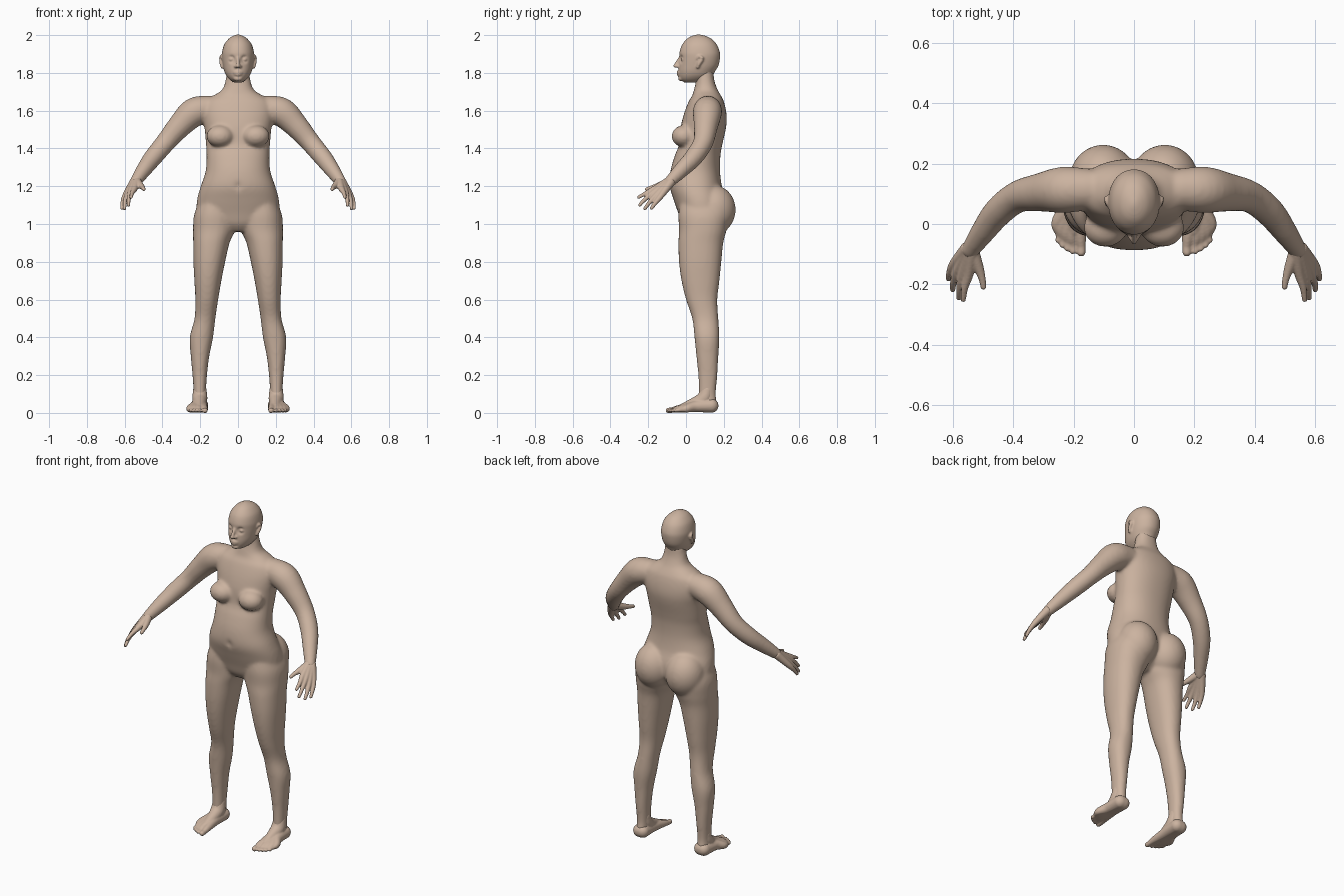
import bpy, bmesh, math
from mathutils import Vector, Matrix

skin = bpy.data.materials.new("skin")
skin.diffuse_color = (0.60, 0.45, 0.35, 1)


def spline(rows, steps=5):
    """Catmull-Rom interpolation through rows of numbers."""
    out = []
    for i in range(len(rows) - 1):
        p0, p1 = rows[max(i - 1, 0)], rows[i]
        p2, p3 = rows[i + 1], rows[min(i + 2, len(rows) - 1)]
        for k in range(steps):
            t = k / steps
            out.append([0.5 * (2 * b + (c - a) * t + (2 * a - 5 * b + 4 * c - d) * t * t
                               + (3 * b - a - 3 * c + d) * t ** 3)
                        for a, b, c, d in zip(p0, p1, p2, p3)])
    return out + [list(rows[-1])]


def bridge(bm, rings):
    n = len(rings[0])
    for a, b in zip(rings, rings[1:]):
        for i in range(n):
            bm.faces.new((a[i], a[(i + 1) % n], b[(i + 1) % n], b[i]))
    bm.faces.new(rings[0])
    bm.faces.new(rings[-1])


def loft(bm, rows, power=2.2, n=48):
    """Horizontal rounded sections: z, x min, x max, y front, y back."""
    rings = []
    for z, x0, x1, y0, y1 in spline(rows):
        ring = []
        for i in range(n):
            a = 2 * math.pi * i / n
            c, s = math.cos(a), math.sin(a)
            u = math.copysign(abs(c) ** (2 / power), c)
            v = math.copysign(abs(s) ** (2 / power), s)
            ring.append(bm.verts.new(((x0 + x1) / 2 + u * (x1 - x0) / 2,
                                      (y0 + y1) / 2 + v * (y1 - y0) / 2, z)))
        rings.append(ring)
    bridge(bm, rings)


def ball(bm, loc, size):
    m = Matrix.Translation(loc) @ Matrix.Diagonal((*size, 1))
    bmesh.ops.create_uvsphere(bm, u_segments=32, v_segments=20, radius=1, matrix=m)


def tube(bm, rows, n=20):
    """Round limb along a path: x, y, z, radius."""
    pts = spline(rows)
    rings = []
    for i, (x, y, z, r) in enumerate(pts):
        d = Vector(pts[min(i + 1, len(pts) - 1)][:3]) - Vector(pts[max(i - 1, 0)][:3])
        q = d.to_track_quat('Z', 'Y')
        rings.append([bm.verts.new(Vector((x, y, z)) + q @ Vector(
            (r * math.cos(2 * math.pi * k / n), r * math.sin(2 * math.pi * k / n), 0)))
            for k in range(n)])
    bridge(bm, rings)
    for p in (pts[0], pts[-1]):
        ball(bm, p[:3], (p[3],) * 3)


def dent(bm, point, radius, depth):
    for v in bm.verts:
        d = (v.co - Vector(point)).length / radius
        if d < 1:
            v.co.y += depth * (1 - d * d) ** 2


def flip(rows, s):
    return [(r[0] * s, *r[1:]) for r in rows]


def finish(name, bm, voxel, smooth):
    """Fuse the overlapping volumes into one smooth skin."""
    bmesh.ops.recalc_face_normals(bm, faces=bm.faces)
    me = bpy.data.meshes.new(name)
    bm.to_mesh(me)
    bm.free()
    me.materials.append(skin)
    ob = bpy.data.objects.new(name, me)
    bpy.context.collection.objects.link(ob)
    m = ob.modifiers.new("skin", 'REMESH')
    m.mode, m.voxel_size, m.use_smooth_shade = 'VOXEL', voxel, True
    m = ob.modifiers.new("soften", 'SMOOTH')
    m.factor, m.iterations = 0.5, smooth


# Torso and neck
body = bmesh.new()
torso = [(1.82, .058, .05, .145), (1.76, .066, .053, .15), (1.71, .085, .042, .168),
         (1.68, .13, .033, .185), (1.65, .175, .015, .2), (1.6, .19, -.005, .212),
         (1.55, .185, -.02, .216), (1.5, .176, -.03, .21), (1.42, .169, -.037, .192),
         (1.36, .166, -.06, .182), (1.28, .171, -.082, .18), (1.2, .197, -.086, .19),
         (1.13, .216, -.066, .21), (1.06, .215, -.042, .21), (1.0, .16, -.022, .17),
         (.96, .05, .01, .12)]
loft(body, [(z, -x, x, f, b) for z, x, f, b in torso], n=80)
dent(body, (0, -.085, 1.2), .025, .014)

# Legs: z, inner x, outer x, front y, back y
leg = [(1.13, .03, .2, -.03, .2), (1.05, .012, .232, -.04, .225), (.97, .016, .238, -.037, .215),
       (.9, .045, .237, -.04, .197), (.8, .068, .236, -.037, .187), (.7, .088, .231, -.024, .177),
       (.6, .105, .226, 0, .166), (.5, .12, .23, .033, .171), (.4, .132, .255, .045, .177),
       (.3, .152, .25, .055, .171), (.2, .164, .241, .065, .166), (.1, .17, .235, .068, .158),
       (.05, .17, .238, .065, .165)]
# Arms: x, y, z, radius
arm = [(.16, .115, 1.61, .07), (.235, .113, 1.59, .077), (.31, .105, 1.518, .064),
       (.385, .09, 1.43, .053), (.45, .04, 1.352, .049), (.5, -.025, 1.285, .041),
       (.542, -.085, 1.225, .031)]
for s in (1, -1):
    loft(body, [(z, a * s, b * s, f, k) for z, a, b, f, k in leg])
    tube(body, flip(arm, s), 32)
    ball(body, (s * .095, -.012, 1.465), (.072, .064, .058))   # breast
    ball(body, (s * .102, .148, 1.075), (.112, .115, .13))     # buttock
finish("body", body, .009, 9)

# Head: z, half width, front y, back y
head = bmesh.new()
skull = [(2.003, .006, .058, .075), (1.995, .028, .03, .105), (1.98, .05, .005, .135),
         (1.95, .073, -.02, .163), (1.91, .084, -.034, .179), (1.88, .085, -.035, .18),
         (1.84, .08, -.038, .172), (1.81, .073, -.04, .155), (1.785, .062, -.038, .14),
         (1.765, .045, -.03, .11), (1.75, .024, -.01, .08)]
loft(head, [(z, -x, x, f, b) for z, x, f, b in skull], 2.1, 96)
for s in (1, -1):
    dent(head, (s * .034, -.028, 1.872), .027, .018)           # eye socket
tube(head, [(0, -.03, 1.882, .008), (0, -.045, 1.858, .009), (0, -.056, 1.837, .011)])
tube(head, [(-.021, -.033, 1.803, .006), (0, -.042, 1.804, .008), (.021, -.033, 1.803, .006)])
tube(head, [(-.015, -.036, 1.793, .006), (0, -.041, 1.791, .008), (.015, -.036, 1.793, .006)])
ball(head, (0, -.026, 1.77), (.024, .016, .014))               # chin
for s in (1, -1):
    ball(head, (s * .012, -.042, 1.834), (.009, .011, .008))   # nostril
    ball(head, (s * .034, -.012, 1.871), (.015, .015, .012))   # eyeball
    tube(head, flip([(.084, .062, 1.83, .008), (.088, .07, 1.85, .01), (.09, .085, 1.875, .01),
                     (.088, .07, 1.888, .008), (.084, .06, 1.875, .006)], s))  # ear
finish("head", head, .005, 4)

# Hands: knuckle and tip of each finger, joined to the wrist
fingers = [((.548, -.165, 1.187), (.561, -.212, 1.163), (.566, -.25, 1.142)),
           ((.567, -.163, 1.172), (.578, -.212, 1.135), (.58, -.245, 1.1)),
           ((.583, -.15, 1.159), (.598, -.192, 1.115), (.601, -.218, 1.082)),
           ((.596, -.132, 1.15), (.611, -.162, 1.112), (.615, -.182, 1.084))]
for s, name in ((1, "left_hand"), (-1, "right_hand")):
    hand = bmesh.new()
    for i, (a, b, c) in enumerate(fingers):
        wrist = (.534 + .006 * i, -.082, 1.232 - .004 * i, .024)
        tube(hand, flip([wrist, (*a, .0165), (*b, .0115), (*c, .009)], s))
    tube(hand, flip([(.535, -.09, 1.225, .022), (.515, -.145, 1.203, .017),
                     (.504, -.18, 1.193, .012), (.499, -.208, 1.184, .01)], s))  # thumb
    finish(name, hand, .004, 3)

# Feet: each toe runs from the heel over the ball to the tip
toes = [(.175, -.093, .015), (.203, -.09, .0105), (.221, -.081, .01),
        (.237, -.07, .01), (.251, -.054, .01)]
for s, name in ((1, "left_foot"), (-1, "right_foot")):
    foot = bmesh.new()
    for i, (x, y, r) in enumerate(toes):
        tube(foot, flip([(.194 + .005 * i, .135, .038, .037), (.19 + .009 * i, .05, .034, .03),
                         (x + .004, y + .055, .022, .02), (x, y + .02, .015, r),
                         (x, y, .013, r)], s))
    tube(foot, flip([(.202, .112, .12, .036), (.202, .095, .075, .04),
                     (.2, .045, .05, .032), (.2, -.02, .027, .022)], s))  # instep
    for v in foot.verts:
        v.co.z = max(v.co.z, 0)
    finish(name, foot, .005, 3)
